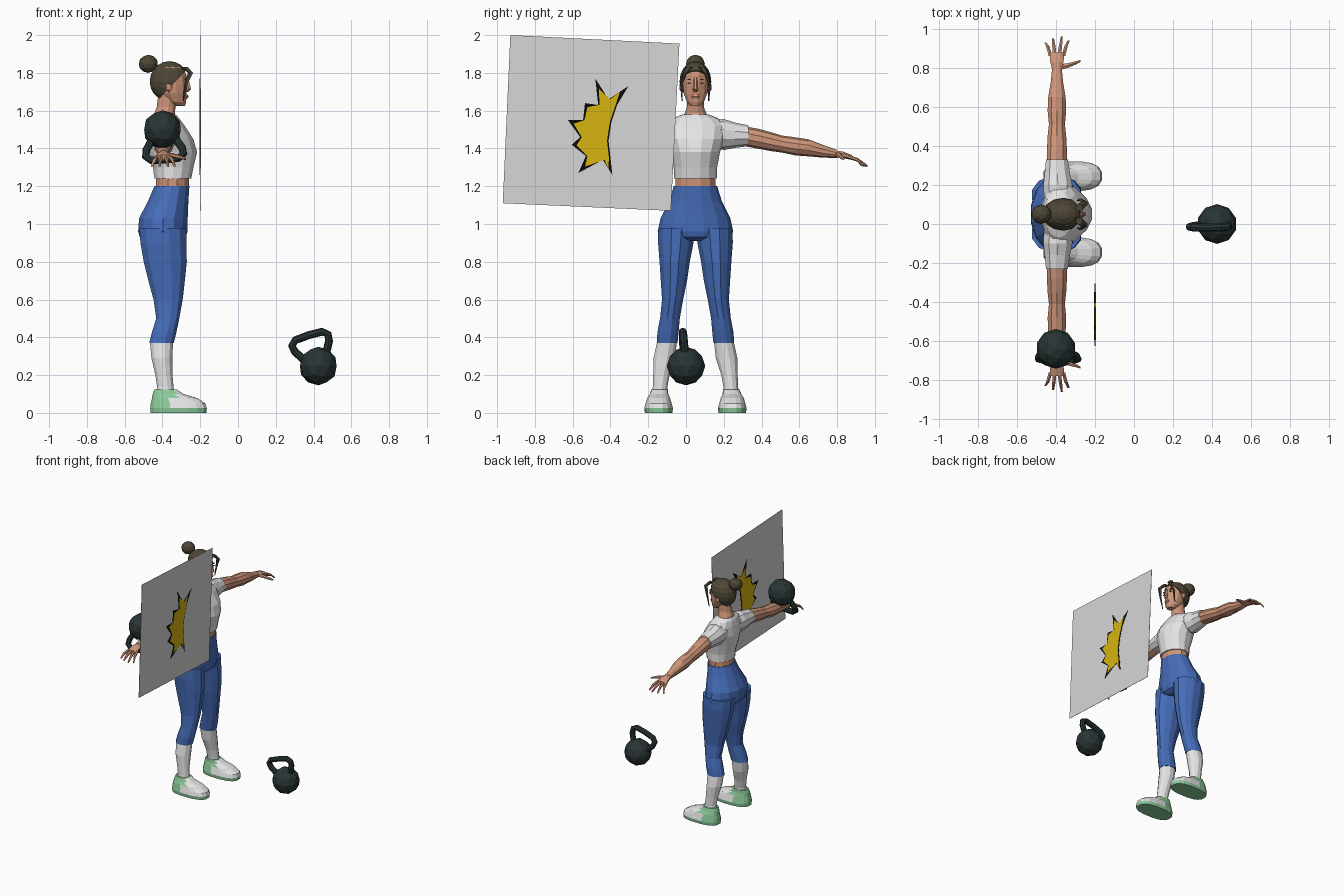
import bpy
import bmesh
from math import sin, cos, pi, copysign
from mathutils import Vector, Matrix

default_cube = bpy.data.objects.get("Cube")
if default_cube:
    bpy.data.objects.remove(default_cube, do_unlink=True)

MID = 0.05  # sideways centre of the figure


def material(name, red, green, blue):
    mat = bpy.data.materials.new(name)
    mat.use_nodes = True
    colour = (red, green, blue, 1)
    mat.diffuse_color = colour
    mat.node_tree.nodes["Principled BSDF"].inputs["Base Color"].default_value = colour
    return mat


skin = material("skin", .62, .30, .19)
white = material("white cloth", .78, .78, .78)
panel_grey = material("panel grey", .68, .68, .68)
blue = material("legging blue", .06, .15, .48)
green = material("shoe green", .25, .58, .31)
hair = material("hair brown", .075, .062, .036)
iron = material("dark iron", .022, .035, .035)
yellow = material("burst yellow", .68, .46, .005)
black = material("ink black", .003, .003, .003)


def finish(name, bm, *mats):
    bmesh.ops.recalc_face_normals(bm, faces=bm.faces)
    mesh = bpy.data.meshes.new(name)
    bm.to_mesh(mesh)
    bm.free()
    for mat in mats:
        mesh.materials.append(mat)
    obj = bpy.data.objects.new(name, mesh)
    bpy.context.collection.objects.link(obj)
    return obj


def skin_rings(bm, loops):
    """Bridge successive point loops with quads and cap both ends."""
    rings = [[bm.verts.new(p) for p in loop] for loop in loops]
    for a, b in zip(rings, rings[1:]):
        for i in range(len(a)):
            j = (i + 1) % len(a)
            bm.faces.new((a[i], a[j], b[j], b[i]))
    bm.faces.new(rings[0])
    bm.faces.new(rings[-1])


def loft(name, mat, rings, axis="z", side=1, sides=12, power=1.0, rule=None, extra=None):
    """Each ring is (x, sideways offset, z, first radius, second radius)."""
    loops = []
    for x, off, z, ra, rb in rings:
        centre = Vector((x, MID + side * off, z))
        loop = []
        for i in range(sides):
            t = 2 * pi * (i + .5) / sides
            a = ra * copysign(abs(cos(t)) ** power, cos(t))
            b = rb * copysign(abs(sin(t)) ** power, sin(t))
            shift = {"x": (0, a, b), "y": (a, 0, b), "z": (a, b, 0)}[axis]
            loop.append(centre + Vector(shift))
        loops.append(loop)
    bm = bmesh.new()
    skin_rings(bm, loops)
    if rule:
        for face in bm.faces:
            face.material_index = int(rule(face.calc_center_median()))
    mats = [mat, extra] if extra else [mat]
    return finish(name, bm, *mats)


def ball(name, mat, centre, radii, detail=2):
    bm = bmesh.new()
    place = Matrix.Translation(centre) @ Matrix.Diagonal((*radii, 1))
    bmesh.ops.create_icosphere(bm, subdivisions=detail, radius=1, matrix=place)
    return finish(name, bm, mat)


def plate(name, mat, outline, x, thick):
    """Thin upright sheet from (y, z) outline points."""
    bm = bmesh.new()
    face = bm.faces.new([bm.verts.new((x - thick / 2, y, z)) for y, z in outline])
    moved = bmesh.ops.extrude_face_region(bm, geom=[face])["geom"]
    verts = [v for v in moved if isinstance(v, bmesh.types.BMVert)]
    bmesh.ops.translate(bm, verts=verts, vec=(thick, 0, 0))
    return finish(name, bm, mat)


# Torso
loft("leggings_hips", blue, [
    (-.35, 0, 1.2, .095, .115), (-.37, 0, 1.12, .11, .14), (-.395, 0, 1.03, .132, .185),
    (-.398, 0, .96, .134, .2), (-.398, 0, .93, .125, .18), (-.4, 0, .91, .1, .07)], sides=14)
loft("midriff", skin, [(-.348, 0, 1.18, .09, .11), (-.345, 0, 1.26, .09, .108)])
loft("crop_top", white, [
    (-.345, 0, 1.24, .1, .114), (-.343, 0, 1.3, .11, .115), (-.345, 0, 1.38, .132, .13),
    (-.358, 0, 1.45, .125, .155), (-.375, 0, 1.52, .095, .165),
    (-.385, 0, 1.56, .075, .12), (-.388, 0, 1.58, .06, .07)], sides=14)
loft("neck", skin, [(-.388, 0, 1.55, .063, .075), (-.388, 0, 1.59, .055, .058),
                    (-.38, 0, 1.62, .052, .046), (-.37, 0, 1.7, .052, .045)])

# Head and face
loft("head", skin, [
    (-.305, 0, 1.625, .025, .025), (-.325, 0, 1.645, .052, .046), (-.343, 0, 1.69, .074, .064),
    (-.35, 0, 1.74, .082, .07), (-.355, 0, 1.79, .085, .072), (-.36, 0, 1.83, .07, .06)])
loft("nose", skin, [(-.275, 0, 1.775, .012, .009), (-.265, 0, 1.73, .015, .011),
                    (-.262, 0, 1.715, .016, .015), (-.272, 0, 1.7, .01, .01)], sides=6)
loft("lips", skin, [(-.274, 0, 1.665, .008, .018), (-.27, 0, 1.675, .01, .024),
                    (-.274, 0, 1.685, .008, .016)], sides=8)

# Hair cap trimmed along a slanting hairline
bm = bmesh.new()
shape = Matrix.Translation((-.363, MID, 1.755)) @ Matrix.Diagonal((.107, .084, .107, 1))
bmesh.ops.create_uvsphere(bm, u_segments=14, v_segments=10, radius=1, matrix=shape)
cut = bmesh.ops.bisect_plane(bm, geom=bm.verts[:] + bm.edges[:] + bm.faces[:],
                             plane_co=(-.35, MID, 1.735), plane_no=(-.72, 0, .69), clear_inner=True)
rim = [e for e in cut["geom_cut"] if isinstance(e, bmesh.types.BMEdge)]
bmesh.ops.contextual_create(bm, geom=rim)
finish("hair_cap", bm, hair)
ball("hair_bun", hair, (-.475, MID, 1.848), (.052, .05, .048))

# Paired parts: face details, arms, hands, legs and shoes
for side, label in ((1, "left"), (-1, "right")):
    ball(label + "_ear", skin, (-.365, MID + side * .074, 1.725), (.018, .012, .03), 1)
    loft(label + "_hair_lock", hair, [
        (-.28, .035, 1.83, .02, .02), (-.25, .055, 1.8, .015, .012),
        (-.275, .075, 1.74, .009, .007), (-.29, .07, 1.65, .003, .003)], side=side, sides=5)
    for part, height, size in (("eye", 1.745, .005), ("brow", 1.765, .004)):
        middle = MID + side * .033
        outline = [(middle - .015, height), (middle, height - size),
                   (middle + .015, height), (middle, height + size)]
        plate(label + "_" + part, hair, outline, -.276, .009)

    loft(label + "_sleeve", white, [
        (-.385, .08, 1.48, .08, .07), (-.39, .15, 1.474, .078, .082),
        (-.393, .21, 1.47, .068, .067), (-.395, .28, 1.467, .059, .055)], "y", side, 10)
    loft(label + "_arm", skin, [
        (-.395, .25, 1.466, .055, .052), (-.395, .33, 1.452, .054, .053),
        (-.395, .4, 1.436, .05, .05), (-.395, .46, 1.423, .043, .045),
        (-.395, .53, 1.411, .05, .048), (-.395, .6, 1.403, .047, .045),
        (-.395, .68, 1.384, .033, .033), (-.395, .75, 1.371, .026, .021)], "y", side, 10)
    loft(label + "_palm", skin, [
        (-.395, .74, 1.371, .026, .02), (-.395, .78, 1.366, .037, .019),
        (-.395, .83, 1.352, .042, .014)], "y", side, 8)
    for i, (tip_x, reach) in enumerate(((-.455, .88), (-.415, .9), (-.37, .91), (-.335, .89))):
        root = -.428 + .022 * i
        loft(f"{label}_finger_{i + 1}", skin, [
            (root, .81, 1.356, .011, .011), ((root + tip_x) / 2, .86, 1.339, .01, .01),
            (tip_x, reach, 1.307, .006, .006)], "y", side, 6)
    loft(label + "_thumb", skin, [
        (-.375, .755, 1.366, .016, .014), (-.34, .762, 1.362, .014, .012),
        (-.3, .775, 1.352, .01, .01), (-.275, .785, 1.345, .006, .006)], "x", side, 6)

    loft(label + "_legging", blue, [
        (-.398, .1, .98, .128, .1), (-.395, .104, .9, .126, .097), (-.385, .11, .8, .118, .083),
        (-.378, .114, .7, .1, .072), (-.37, .121, .6, .08, .058), (-.372, .135, .5, .063, .054),
        (-.39, .145, .43, .067, .058), (-.405, .15, .37, .067, .057)], side=side)
    loft(label + "_sock", white, [
        (-.405, .15, .38, .064, .054), (-.403, .165, .29, .057, .059),
        (-.392, .18, .2, .047, .045), (-.385, .187, .14, .045, .04),
        (-.385, .19, .1, .05, .042)], side=side)
    loft(label + "_shoe", green, [
        (-.315, .195, 0, .15, .074), (-.315, .195, .025, .152, .077), (-.317, .195, .05, .147, .07),
        (-.335, .195, .078, .122, .062), (-.37, .193, .1, .083, .05), (-.385, .19, .125, .058, .044)],
        side=side, sides=16, power=.75, extra=white,
        rule=lambda c: c.x > -.34 and c.z > .026)


# Kettlebells: a round weight with a looped handle
def kettlebell(name, centre, up, along):
    centre, up, along = Vector(centre), Vector(up).normalized(), Vector(along).normalized()
    ball(name + "_weight", iron, centre, (.102, .102, .102))
    path = [(-.065, .06), (-.095, .11), (-.1, .145), (-.075, .168), (0, .172),
            (.075, .168), (.1, .145), (.095, .11), (.065, .06)]
    points = [centre + along * a + up * b for a, b in path]
    across = up.cross(along)
    loops = []
    for i, point in enumerate(points):
        tangent = (points[min(i + 1, len(points) - 1)] - points[max(i - 1, 0)]).normalized()
        outward = tangent.cross(across)
        loops.append([point + (across * cos(k * pi / 4) + outward * sin(k * pi / 4)) * .021
                      for k in range(8)])
    bm = bmesh.new()
    skin_rings(bm, loops)
    finish(name + "_handle", bm, iron)


kettlebell("floor_kettlebell", (.425, 0, .248), (-.3, -.1, .94), (.94, 0, .3))
kettlebell("held_kettlebell", (-.4, -.64, 1.5), (.08, -.35, -.94), (1, 0, .08))

# Standing panel with a spiky burst on both faces
PANEL_X = -.2
plate("panel", panel_grey, [(-.93, 2), (-.035, 1.955), (-.08, 1.07), (-.97, 1.11)], PANEL_X, .002)
spikes = [(-.39, 1.26), (-.57, 1.27), (-.605, 1.42), (-.625, 1.55),
          (-.535, 1.64), (-.48, 1.77), (-.305, 1.73)]
valleys = [(-.44, 1.34), (-.53, 1.36), (-.56, 1.46), (-.545, 1.55), (-.465, 1.63), (-.41, 1.66)]
inner_edge = [(-.365, 1.63), (-.395, 1.54), (-.41, 1.44), (-.4, 1.35)]


def burst(trim, inset):
    """Zigzag outline; trim shortens the spikes, inset pulls in the curved edge."""
    outline = []
    for i, spike in enumerate(spikes):
        before = Vector(valleys[max(i - 1, 0)])
        after = Vector(valleys[min(i, len(valleys) - 1)])
        outline.append(Vector(spike).lerp((before + after) / 2, trim))
        if i < len(valleys):
            outline.append(Vector(valleys[i]) + Vector((inset, 0)))
    return outline + [Vector(p) - Vector((inset, 0)) for p in inner_edge]


plate("burst_outline", black, burst(0, 0), PANEL_X, .005)
plate("burst_fill", yellow, burst(.42, .008), PANEL_X, .009)
